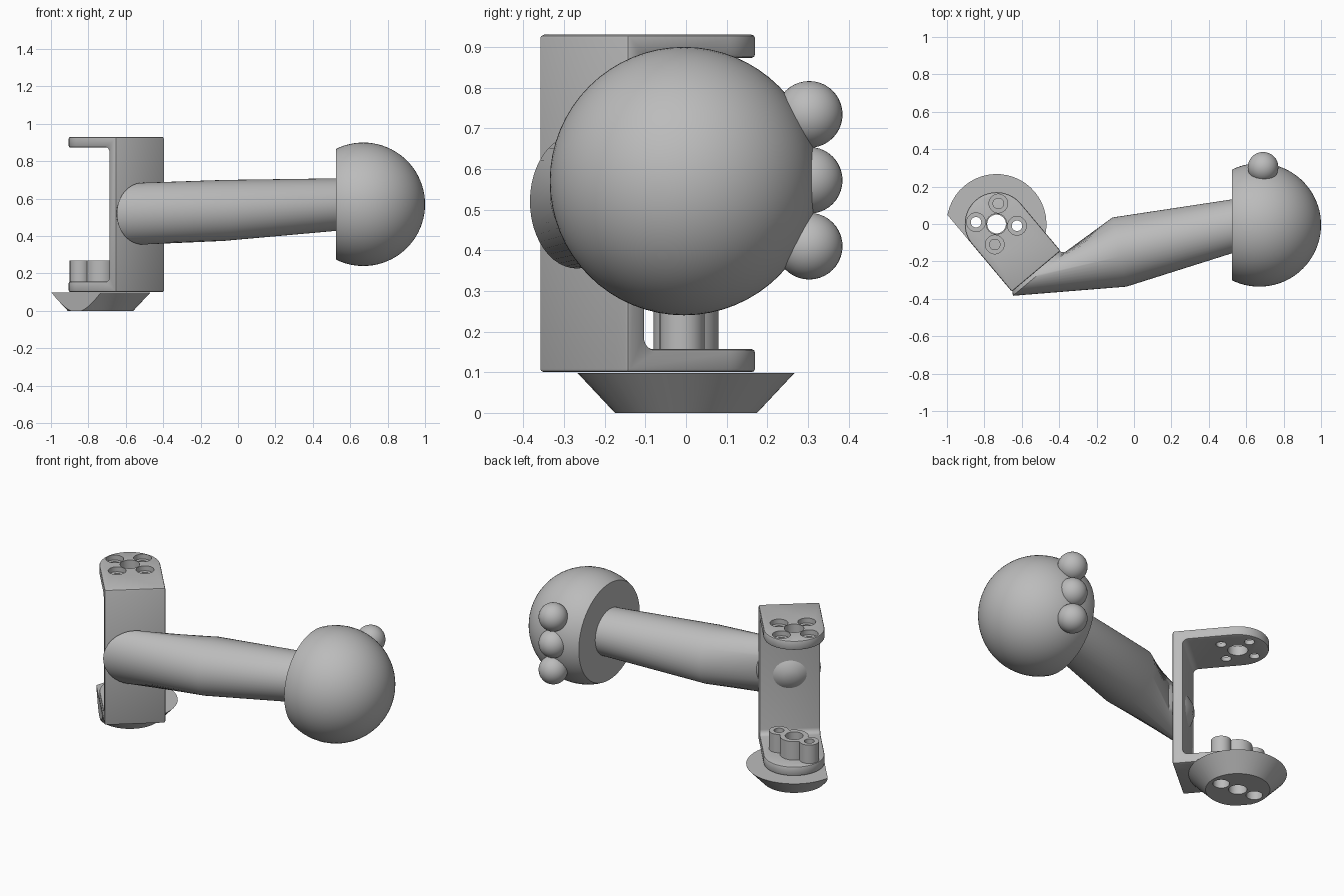
import bpy, bmesh
from math import sin, cos, pi, radians
from mathutils import Matrix, Vector

if "Cube" in bpy.data.objects:
    bpy.data.objects.remove(bpy.data.objects["Cube"], do_unlink=True)

grey = bpy.data.materials.new("plain grey")
grey.use_nodes = True
colour = (0.5, 0.5, 0.5, 1)
grey.diffuse_color = colour
grey.node_tree.nodes["Principled BSDF"].inputs["Base Color"].default_value = colour

# Bracket frame: local x points out through the wall, local y along its width
PIVOT = Vector((-0.735, 0, 0))
FRAME = Matrix.Translation(PIVOT) @ Matrix.Rotation(radians(-50), 4, 'Z')
HALF = 0.17
SCREWS = [Vector((cos(a), sin(a), 0)) * 0.11 for a in (radians(-5 + 90 * i) for i in range(4))]


def make(name, bm, matrix=Matrix()):
    bm.transform(matrix)
    bmesh.ops.recalc_face_normals(bm, faces=bm.faces)
    mesh = bpy.data.meshes.new(name)
    bm.to_mesh(mesh)
    bm.free()
    mesh.materials.append(grey)
    obj = bpy.data.objects.new(name, mesh)
    bpy.context.collection.objects.link(obj)
    return obj


def loft(rings):
    bm = bmesh.new()
    loops = [[bm.verts.new(p) for p in ring] for ring in rings]
    for lower, upper in zip(loops, loops[1:]):
        for i in range(len(lower)):
            j = (i + 1) % len(lower)
            bm.faces.new((lower[i], lower[j], upper[j], upper[i]))
    bm.faces.new(loops[0][::-1])
    bm.faces.new(loops[-1])
    return bm


def ellipse(centre, wide, tall, n=48):
    c, w, t = Vector(centre), Vector(wide), Vector(tall)
    return [c + w * cos(2 * pi * i / n) + t * sin(2 * pi * i / n) for i in range(n)]


def disc(centre, z, r):
    return ellipse((centre.x, centre.y, z), (r, 0, 0), (0, r, 0))


def apply(obj):
    bpy.context.view_layer.update()
    graph = bpy.context.evaluated_depsgraph_get()
    mesh = bpy.data.meshes.new_from_object(obj.evaluated_get(graph))
    obj.modifiers.clear()
    obj.data = mesh


def boolean(obj, other, operation):
    mod = obj.modifiers.new("boolean", 'BOOLEAN')
    mod.operation, mod.object, mod.solver = operation, other, 'EXACT'
    apply(obj)
    bpy.data.objects.remove(other, do_unlink=True)


def drill(obj, centre, r, low, high):
    cutter = make("drill", loft([disc(centre, low, r), disc(centre, high, r)]))
    boolean(obj, cutter, 'DIFFERENCE')


def smooth(obj, angle=35):
    bpy.ops.object.select_all(action='DESELECT')
    obj.select_set(True)
    bpy.context.view_layer.objects.active = obj
    bpy.ops.object.shade_smooth_by_angle(angle=radians(angle))


# Bracket: a filleted U profile trimmed to a round-ended outline
low, high, front, thick, fillet = 0.1, 0.93, 0.33, 0.057, 0.03
inner = front - thick


def corner(z, start):
    return [(inner - fillet + fillet * cos(start + i * pi / 12),
             z + fillet * sin(start + i * pi / 12)) for i in range(7)]


profile = [(-0.3, low), (front, low), (front, high), (-0.3, high), (-0.3, high - thick)]
profile += corner(high - thick - fillet, 0)[::-1]
profile += corner(low + thick + fillet, -pi / 2)[::-1]
profile += [(-0.3, low + thick)]
bracket = make("bracket", loft([[(x, y, z) for x, z in profile] for y in (-0.3, 0.3)]), FRAME)
outline = [(HALF * cos(a), HALF * sin(a)) for a in (pi / 2 + pi * i / 32 for i in range(33))]
outline += [(0.4, -HALF), (0.4, HALF)]
trim = make("trim", loft([[(x, y, z) for x, y in outline] for z in (-0.2, 1.2)]), FRAME)
boolean(bracket, trim, 'INTERSECT')
bevel = bracket.modifiers.new("bevel", 'BEVEL')
bevel.width, bevel.segments, bevel.limit_method = 0.009, 2, 'ANGLE'
apply(bracket)

# Top flange holes: pivot bore and four counterbored screw holes
drill(bracket, PIVOT, 0.055, 0.8, 1)
for s in SCREWS:
    drill(bracket, PIVOT + s, 0.028, 0.8, 1)
    drill(bracket, PIVOT + s, 0.05, 0.9, 1)

# Round foot under the bracket, sliced flush with one bracket side
bm = loft([disc(Vector(), 0, 0.175), disc(Vector(), 0.098, 0.267)])
cut = bmesh.ops.bisect_plane(bm, geom=bm.verts[:] + bm.edges[:] + bm.faces[:],
                             plane_co=(0, -HALF, 0), plane_no=(0, -1, 0), clear_outer=True)
bmesh.ops.holes_fill(bm, edges=[e for e in bm.edges if e.is_boundary])
foot = make("foot", bm, FRAME)

# Three-lobed hub standing on the lower flange
hub = make("hub", loft([disc(PIVOT, z, 0.08) for z in (0.15, 0.27)]))
for s in SCREWS[::2]:
    lobe = make("lobe", loft([disc(PIVOT + s, z, 0.055) for z in (0.15, 0.27)]))
    boolean(hub, lobe, 'UNION')

# Bores running through foot, lower flange and hub
for part in (foot, bracket, hub):
    drill(part, PIVOT, 0.05, -0.1, 0.4)
    for s in SCREWS[::2]:
        drill(part, PIVOT + s, 0.045 if part == foot else 0.028, -0.1, 0.4)

# Arm: elliptical sections from inside the wall out to the ball
across = FRAME.to_3x3() @ Vector((0, 1, 0))


def root(u, wide, tall):
    return ellipse(FRAME @ Vector((u, 0, 0.52)), across * wide, (0, 0, tall))


arm = make("arm", loft([
    root(0.245, 0.04, 0.035), root(0.27, 0.09, 0.08),
    root(0.31, 0.15, 0.135), root(0.35, 0.18, 0.165),
    ellipse((-0.078, -0.15, 0.537), (-0.037, 0.185, 0), (0, 0, 0.163)),
    ellipse((0.56, -0.004, 0.57), (0, 0.141, 0), (0, 0, 0.139))]))

# Large ball with a flat face towards the arm
bm = bmesh.new()
bmesh.ops.create_uvsphere(bm, u_segments=64, v_segments=40, radius=0.33)
bm.transform(Matrix.Translation((0.67, -0.005, 0.57)) @ Matrix.Rotation(pi / 2, 4, 'Y'))
bmesh.ops.bisect_plane(bm, geom=bm.verts[:] + bm.edges[:] + bm.faces[:],
                       plane_co=(0.525, 0, 0), plane_no=(1, 0, 0), clear_inner=True)
bmesh.ops.holes_fill(bm, edges=[e for e in bm.edges if e.is_boundary])
ball = make("ball", bm)

# Column of three knobs on the back of the ball
knobs = []
for i, z in enumerate((0.41, 0.572, 0.734)):
    bm = bmesh.new()
    bmesh.ops.create_uvsphere(bm, u_segments=32, v_segments=20, radius=0.082)
    knobs.append(make(f"knob_{i + 1}", bm, Matrix.Translation((0.69, 0.303, z))))

for part in [bracket, foot, hub, arm, ball] + knobs:
    smooth(part)
